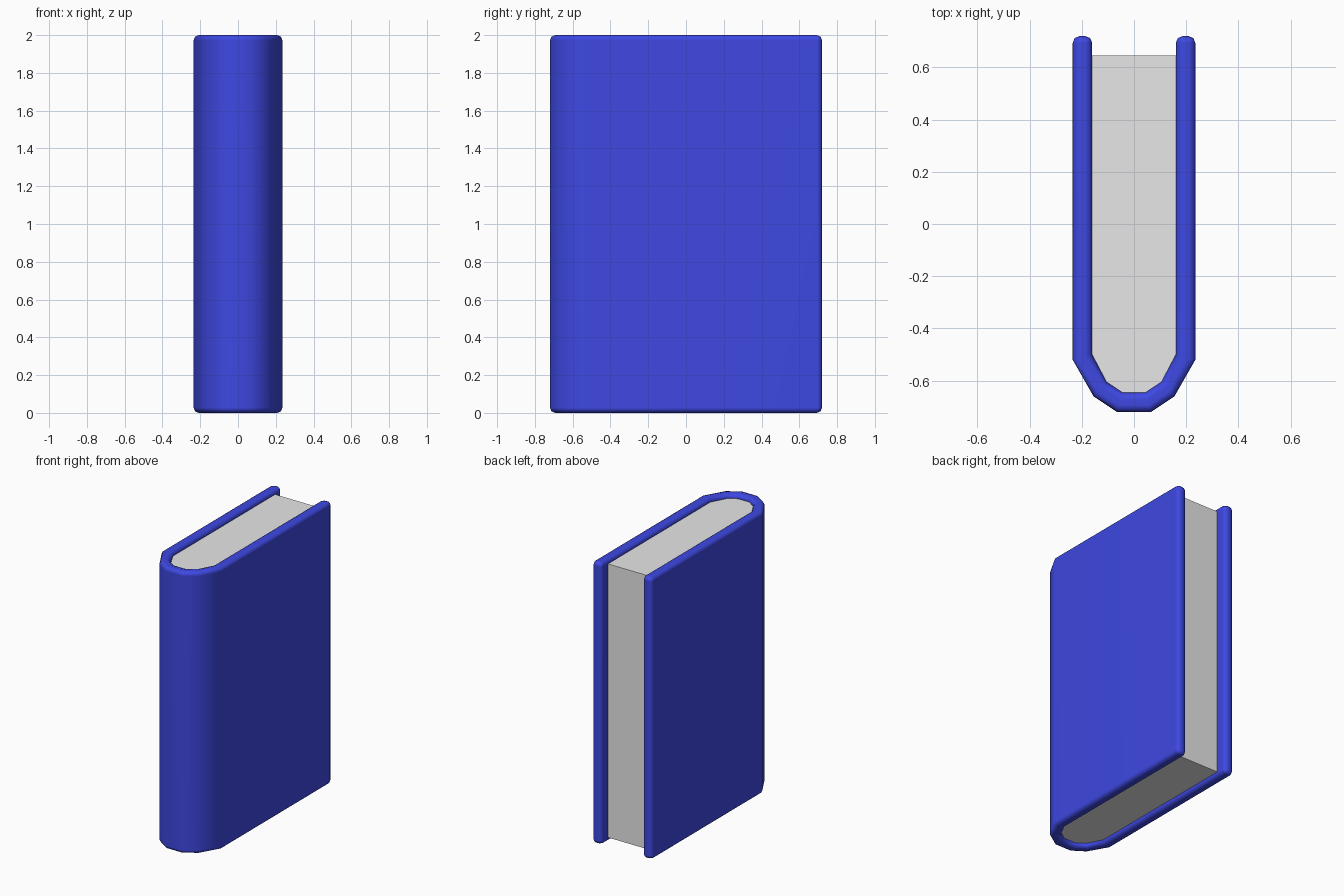
import bpy
import bmesh
from math import radians

cube = bpy.data.objects.get("Cube")
if cube:
    bpy.data.objects.remove(cube, do_unlink=True)


def material(name, color):
    mat = bpy.data.materials.new(name)
    mat.use_nodes = True
    mat.diffuse_color = color
    mat.node_tree.nodes["Principled BSDF"].inputs["Base Color"].default_value = color
    return mat


def mirrored(half):
    """Complete a half outline, given from the back edge to the spine."""
    return half + [(-x, y) for x, y in reversed(half)]


def prism(name, outline, bottom, top, mat):
    """Extrude a closed plan outline straight up."""
    bm = bmesh.new()
    base = bm.faces.new([bm.verts.new((x, y, bottom)) for x, y in outline])
    grown = bmesh.ops.extrude_face_region(bm, geom=[base])
    verts = [g for g in grown["geom"] if isinstance(g, bmesh.types.BMVert)]
    bmesh.ops.translate(bm, verts=verts, vec=(0, 0, top - bottom))
    bmesh.ops.recalc_face_normals(bm, faces=bm.faces)
    mesh = bpy.data.meshes.new(name)
    bm.to_mesh(mesh)
    bm.free()
    mesh.materials.append(mat)
    obj = bpy.data.objects.new(name, mesh)
    bpy.context.collection.objects.link(obj)
    return obj


def smooth(obj, degrees):
    bpy.ops.object.select_all(action="DESELECT")
    obj.select_set(True)
    bpy.context.view_layer.objects.active = obj
    bpy.ops.object.shade_smooth_by_angle(angle=radians(degrees))


blue = material("cover blue", (0.048, 0.065, 0.76, 1))
paper = material("paper white", (0.8, 0.8, 0.8, 1))

# Cover: two boards and a faceted rounded spine, as one U-shaped wall
outer = mirrored([(0.235, 0.72), (0.235, -0.52), (0.155, -0.66), (0.065, -0.72)])
inner = mirrored([(0.16, 0.72), (0.16, -0.5), (0.105, -0.605), (0.045, -0.645)])
cover = prism("cover", outer + inner[::-1], 0, 2, blue)

# Softened rims, applied so the smoothing follows the finished edges
bevel = cover.modifiers.new("rim", "BEVEL")
bevel.width = 0.027
bevel.segments = 2
bevel.limit_method = "ANGLE"
bevel.angle_limit = radians(60)
bpy.context.view_layer.objects.active = cover
bpy.ops.object.modifier_apply(modifier="rim")
smooth(cover, 50)
weighted = cover.modifiers.new("clean shading", "WEIGHTED_NORMAL")
weighted.keep_sharp = True

# Pages: a block filling the cover, set in from its rim
pages = prism(
    "pages",
    mirrored([(0.163, 0.645), (0.163, -0.5), (0.107, -0.607), (0.045, -0.648)]),
    0.03, 1.97, paper)
smooth(pages, 40)
